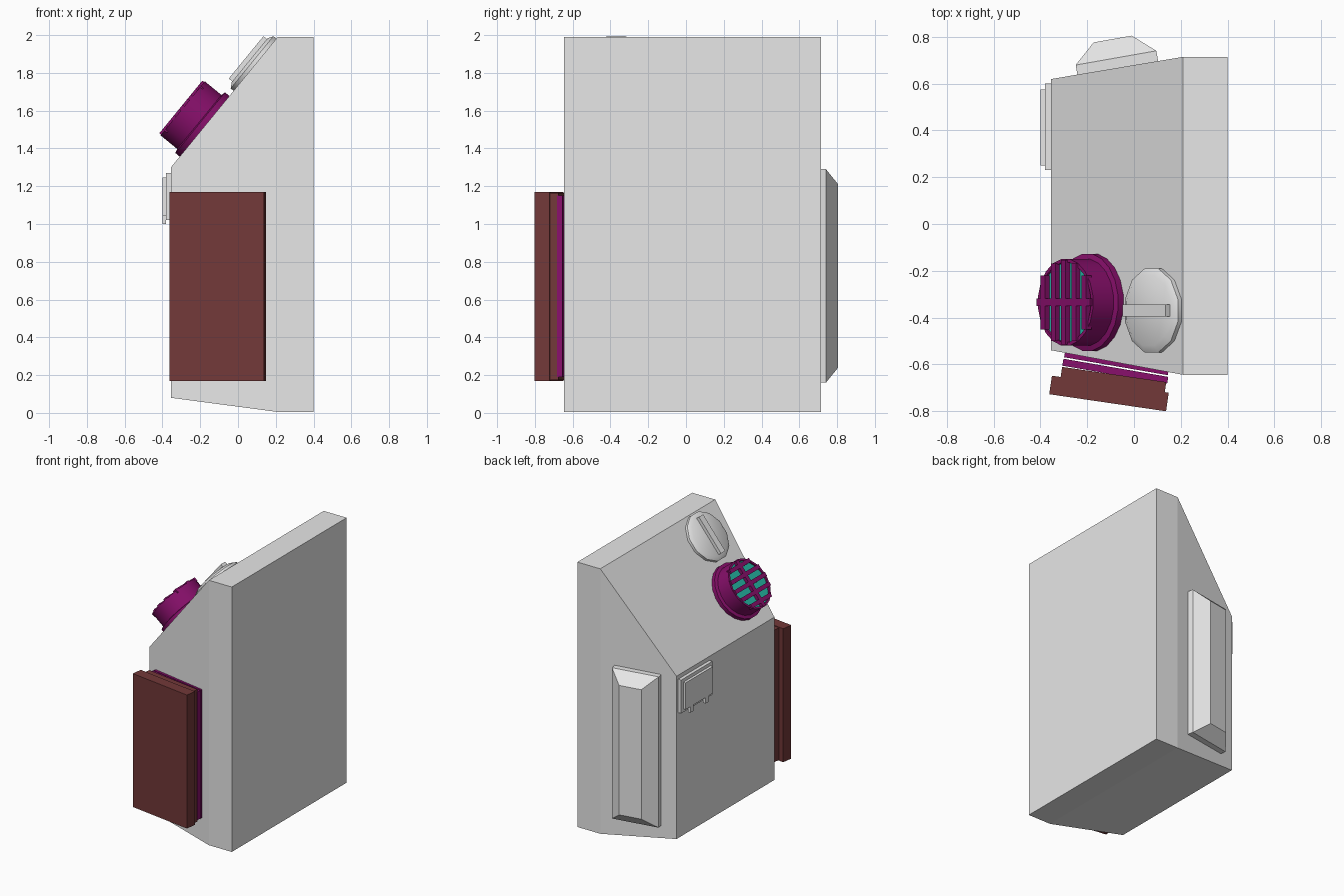
import bpy, bmesh, math
from mathutils import Matrix, Vector

cube = bpy.data.objects.get("Cube")
if cube:
    bpy.data.objects.remove(cube, do_unlink=True)


def material(name, rgb):
    m = bpy.data.materials.new(name)
    m.use_nodes = True
    m.diffuse_color = (*rgb, 1)
    m.node_tree.nodes["Principled BSDF"].inputs["Base Color"].default_value = (*rgb, 1)
    return m


GREY = material("light grey", (0.8, 0.8, 0.8))
BROWN = material("dark brown", (0.17, 0.04, 0.04))
PURPLE = material("purple", (0.25, 0.005, 0.15))
TEAL = material("teal", (0.02, 0.5, 0.4))


def finish(name, bm, mat, frame=Matrix(), smooth=False):
    bmesh.ops.recalc_face_normals(bm, faces=bm.faces)
    mesh = bpy.data.meshes.new(name)
    bm.to_mesh(mesh)
    bm.free()
    mesh.transform(frame)
    mesh.materials.append(mat)
    ob = bpy.data.objects.new(name, mesh)
    bpy.context.collection.objects.link(ob)
    if smooth:
        bpy.ops.object.select_all(action="DESELECT")
        ob.select_set(True)
        bpy.context.view_layer.objects.active = ob
        bpy.ops.object.shade_smooth_by_angle(angle=math.radians(35))
    return ob


def box(name, size, centre, mat, frame=Matrix()):
    bm = bmesh.new()
    bmesh.ops.create_cube(bm, size=1)
    for v in bm.verts:
        v.co = Vector(a * s for a, s in zip(v.co, size)) + Vector(centre)
    return finish(name, bm, mat, frame)


def loft(name, rings, mat, frame=Matrix(), cap_end=True, smooth=False):
    """Skin a row of point rings and cap the ends."""
    bm = bmesh.new()
    rows = [[bm.verts.new(p) for p in ring] for ring in rings]
    n = len(rows[0])
    for a, b in zip(rows, rows[1:]):
        for i in range(n):
            j = (i + 1) % n
            bm.faces.new((a[i], a[j], b[j], b[i]))
    bm.faces.new(rows[0])
    if cap_end:
        bm.faces.new(rows[-1])
    return finish(name, bm, mat, frame, smooth)


def lathe(name, profile, sides, mat, frame, **kw):
    rings = [[(r * math.cos(math.tau * (i + 0.5) / sides),
               r * math.sin(math.tau * (i + 0.5) / sides), h)
              for i in range(sides)] for r, h in profile]
    return loft(name, rings, mat, frame, **kw)


def turned(x, y, degrees):
    return Matrix.Translation((x, y, 0)) @ Matrix.Rotation(math.radians(degrees), 4, "Z")


# Main casing: rectangles stacked along x, the left one smaller with a low top
def section(x, y0, y1, z0, z1):
    return [(x, y0, z0), (x, y1, z0), (x, y1, z1), (x, y0, z1)]


loft("casing", [section(0.4, -0.645, 0.715, 0.005, 1.99),
                section(0.21, -0.645, 0.715, 0.005, 1.99),
                section(-0.355, -0.54, 0.62, 0.08, 1.3)], GREY)

# Layered panel on the front
for name, x, y, turn, size, mat in (
        ("panel_seal", -0.075, -0.596, -9.8, (0.45, 0.025, 0.96), PURPLE),
        ("panel_backing", -0.08, -0.63, -9.8, (0.455, 0.03, 0.96), PURPLE),
        ("panel_frame", -0.088, -0.666, -8.3, (0.45, 0.045, 0.99), BROWN),
        ("panel_cover", -0.107, -0.725, -8.3, (0.505, 0.08, 1.0), BROWN)):
    box(name, size, (0, 0, 0.67), mat, turned(x, y, turn))

# Raised bevelled pad on the back
def pad_ring(w, d, z0, z1):
    return [(-w, d, z0), (w, d, z0), (w, d, z1), (-w, d, z1)]


loft("back_pad", [pad_ring(0.175, -0.03, 0.16, 1.29),
                  pad_ring(0.175, 0.04, 0.16, 1.29),
                  pad_ring(0.083, 0.122, 0.24, 1.21)], GREY, turned(-0.07, 0.671, 10))

# Small latch on the side
box("latch_base", (0.035, 0.37, 0.25), (-0.3625, 0.415, 1.145), GREY)
box("latch_cover", (0.03, 0.325, 0.2), (-0.385, 0.4125, 1.145), GREY)
for i, y in enumerate((0.32, 0.5)):
    box(f"latch_foot_{i + 1}", (0.02, 0.04, 0.05), (-0.39, y, 1.025), GREY)


# Frames lying on the sloped face: local x runs uphill, local z points outward
def on_slope(x, y):
    z = 1.3 + (x + 0.355) * 0.69 / 0.565
    tilt = math.atan2(0.69, 0.565)
    return Matrix.Translation((x, y, z)) @ Matrix.Rotation(-tilt, 4, "Y")


# Round dial with a grip bar
dial = on_slope(0.09, -0.37)
lathe("dial", [(0.185, -0.01), (0.185, 0.02), (0.155, 0.037)], 12, GREY, dial, smooth=True)
box("dial_grip", (0.29, 0.05, 0.04), (0, 0, 0.041), GREY, dial)

# Grilled vent
vent = on_slope(-0.177, -0.335)
lathe("vent_housing", [(0.21, -0.01), (0.21, 0.03), (0.187, 0.036), (0.187, 0.15),
                       (0.172, 0.15), (0.172, 0.135)], 20, PURPLE, vent,
      cap_end=False, smooth=True)
lathe("vent_inside", [(0.172, 0.13), (0.172, 0.138)], 20, TEAL, vent)
for i in range(-2, 3):
    t = i * 0.069
    length = 2 * math.sqrt(0.18 ** 2 - t ** 2)
    box(f"vent_bar_{i + 3}", (0.03, length, 0.03), (t, 0, 0.147), PURPLE, vent)
box("vent_cross_bar", (0.36, 0.032, 0.03), (0, 0, 0.147), PURPLE, vent)
